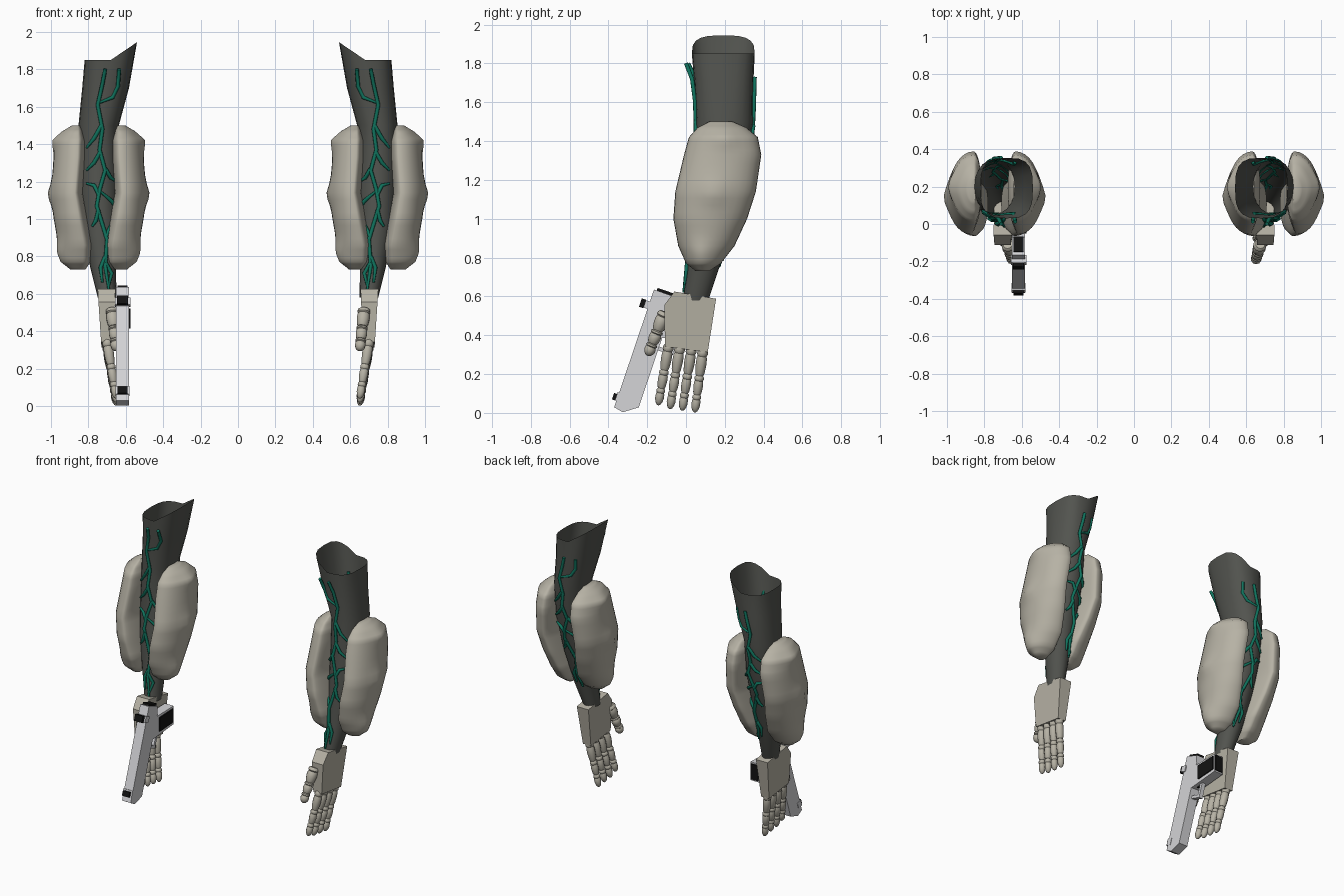
import bpy, bmesh, math
from mathutils import Vector

if "Cube" in bpy.data.objects:
    bpy.data.objects.remove(bpy.data.objects["Cube"])


def material(name, rgb):
    m = bpy.data.materials.new(name)
    m.diffuse_color = (*rgb, 1)
    m.use_nodes = True
    m.node_tree.nodes["Principled BSDF"].inputs["Base Color"].default_value = m.diffuse_color
    return m


BONE = material("bone", (0.47, 0.445, 0.375))
SLEEVE = material("dark_sleeve", (0.085, 0.088, 0.078))
VEIN = material("teal_vein", (0.005, 0.17, 0.11))
METAL = material("pale_metal", (0.66, 0.66, 0.68))
BLACK = material("black", (0.006, 0.006, 0.006))


def loft(bm, rings, caps=True):
    rows = [[bm.verts.new(p) for p in r] for r in rings]
    n = len(rows[0])
    for a, b in zip(rows, rows[1:]):
        for i in range(n):
            j = (i + 1) % n
            bm.faces.new((a[i], a[j], b[j], b[i]))
    if caps:
        bm.faces.new(rows[0])
        bm.faces.new(rows[-1])


def sweep(bm, path, radii, ref, sides=8):
    """Round tube through the path with one radius per point."""
    pts = [Vector(p) for p in path]
    rings = []
    for i, p in enumerate(pts):
        t = (pts[min(i + 1, len(pts) - 1)] - pts[max(i - 1, 0)]).normalized()
        u = t.cross(Vector(ref)).normalized()
        v = t.cross(u)
        rings.append([p + radii[i] * (u * math.cos(k * math.tau / sides) + v * math.sin(k * math.tau / sides))
                      for k in range(sides)])
    loft(bm, rings)


def finish(name, bm, mat, mirror=True, smooth=None):
    bmesh.ops.recalc_face_normals(bm, faces=bm.faces)
    me = bpy.data.meshes.new(name)
    bm.to_mesh(me)
    bm.free()
    me.materials.append(mat)
    ob = bpy.data.objects.new(name, me)
    bpy.context.collection.objects.link(ob)
    if smooth:
        bpy.ops.object.select_all(action='DESELECT')
        ob.select_set(True)
        bpy.context.view_layer.objects.active = ob
        bpy.ops.object.shade_smooth_by_angle(angle=math.radians(smooth))
    if mirror:
        ob.modifiers.new("other_arm", 'MIRROR').use_mirror_merge = False
    return ob


def table(rows, z):
    """Linear lookup in rows sorted by their first value."""
    z = min(max(z, rows[0][0]), rows[-1][0])
    for a, b in zip(rows, rows[1:]):
        if z <= b[0]:
            f = (z - a[0]) / (b[0] - a[0])
            return [p + (q - p) * f for p, q in zip(a[1:], b[1:])]


# Sleeve: z, centre x, centre y, half width, half depth, corner exponent
ARM = [(0.58, 0.700, 0.050, 0.050, 0.065, 1.0), (0.75, 0.722, 0.090, 0.070, 0.082, 1.0),
       (1.00, 0.740, 0.135, 0.100, 0.110, 1.0), (1.25, 0.745, 0.180, 0.112, 0.135, 1.0),
       (1.50, 0.745, 0.200, 0.108, 0.145, 0.95), (1.70, 0.708, 0.195, 0.125, 0.152, 0.8),
       (1.85, 0.680, 0.192, 0.140, 0.162, 0.65)]
bm = bmesh.new()
rings = []
for z, cx, cy, rx, ry, e in ARM:
    ring = []
    for k in range(20):
        c, s = math.cos(k * math.tau / 20), math.sin(k * math.tau / 20)
        x = math.copysign(abs(c) ** e, c)
        y = math.copysign(abs(s) ** e, s)
        rise = 0.095 * max(0, -x) if z > 1.8 else 0
        ring.append((cx + rx * x, cy + ry * y, z + rise))
    rings.append(ring)
loft(bm, rings, caps=False)
finish("sleeve", bm, SLEEVE, smooth=40)

# Side pads: z, front y, back y, outward reach, inner edge offset
PAD = [(0.73, 0.05, 0.12, 0.15, 0.07), (0.77, 0.0, 0.18, 0.195, 0.045), (0.86, -0.04, 0.25, 0.215, 0.035),
       (1.0, -0.065, 0.315, 0.24, 0.06), (1.14, -0.055, 0.36, 0.255, 0.085), (1.33, -0.01, 0.388, 0.24, 0.07),
       (1.42, 0.015, 0.37, 0.23, 0.07), (1.47, 0.06, 0.31, 0.185, 0.085), (1.5, 0.12, 0.24, 0.14, 0.1)]
KNOBS = [(0.20, 1.42), (0.14, 1.13), (0.07, 0.82)]
for name, side in (("outer_pad", 1), ("inner_pad", -1)):
    bm = bmesh.new()
    rings = []
    levels = [a[0] + (b[0] - a[0]) * k / 4 for a, b in zip(PAD, PAD[1:]) for k in range(4)] + [1.5]
    for z in levels:
        yf, yb, reach, gap = table(PAD, z)
        ring = []
        for k in range(32):
            t = k * math.tau / 32
            s = math.sin(t)
            y = (yf + yb) / 2 + (yb - yf) / 2 * math.cos(t)
            x = gap + (reach - gap) * (0.25 + (0.75 if s > 0 else 0.25) * s)
            if s > 0:
                x += sum(0.018 * math.exp(-((y - a) ** 2 + (z - b) ** 2) / 0.0035) for a, b in KNOBS)
            ring.append((0.745 + side * x, y, z))
        rings.append(ring)
    loft(bm, rings)
    finish(name, bm, BONE, smooth=45)

# Branching veins laid over the front and back of the sleeve, as x, z paths
VEINS = [
    [(0.71, 1.80), (0.725, 1.72), (0.75, 1.61), (0.725, 1.48), (0.74, 1.37), (0.71, 1.26), (0.74, 1.155),
     (0.755, 1.07), (0.70, 0.89), (0.71, 0.75), (0.69, 0.62)],
    [(0.635, 1.80), (0.642, 1.71), (0.67, 1.65), (0.745, 1.62)],
    [(0.73, 1.5), (0.77, 1.43), (0.81, 1.38)],
    [(0.735, 1.36), (0.77, 1.30), (0.81, 1.26)],
    [(0.71, 1.27), (0.68, 1.22), (0.65, 1.20)],
    [(0.745, 1.13), (0.77, 1.18), (0.81, 1.19)],
    [(0.65, 1.06), (0.68, 1.10), (0.74, 1.15)],
    [(0.745, 1.05), (0.76, 0.99), (0.78, 0.96)],
    [(0.705, 0.91), (0.68, 0.96), (0.66, 1.0)],
    [(0.71, 0.77), (0.675, 0.71), (0.695, 0.63)],
    [(0.71, 0.80), (0.735, 0.74), (0.725, 0.66)],
]
for name, side in (("front_veins", -1), ("back_veins", 1)):
    bm = bmesh.new()
    for vein in VEINS:
        path = []
        for x, z in vein:
            if side > 0:
                z = 0.75 + (z - 0.62) * 0.83
            cx, cy, rx, ry, _ = table(ARM, z)
            u = min(0.9, abs(x - cx) / rx)
            lift = 0.006 + (max(0, z - 1.7) * 0.3 if side < 0 else 0)
            path.append((x, cy + side * (ry * math.sqrt(1 - u * u) + lift), z))
        sweep(bm, path, [0.0105] * (len(path) - 1) + [0.006], (0, 1, 0))
    finish(name, bm, VEIN, smooth=60)

# Palm: chamfered slab narrowing downward
PALM = [(-0.06, 0.625), (0.155, 0.588), (0.112, 0.312), (-0.108, 0.342), (-0.112, 0.555)]
bm = bmesh.new()
loft(bm, [[(a + b * (z - 0.31), y, z) for y, z in PALM] for a, b in ((0.668, -0.04), (0.73, 0.065))])
finish("palm", bm, BONE)


def digit(bm, start, end, r):
    """Three segments with round knuckles between them and a rounded tip."""
    a, b = Vector(start), Vector(end)
    cuts = [0, 0.42, 0.72, 1.0]
    for f, g in zip(cuts, cuts[1:]):
        w = r * (1 - 0.25 * f)
        last = g == 1.0
        stops = [(0, 0.7), (0.08, 0.95), (0.2, 1.0), (0.27, 0.82), (0.36, 0.95), (0.6, 0.98)]
        stops += [(0.8, 0.8), (0.94, 0.5), (1, 0.2)] if last else [(0.9, 0.85), (1, 0.7)]
        sweep(bm, [a.lerp(b, f + (g - f) * t) for t, _ in stops], [w * k for _, k in stops], (1, 0, 0), 10)


bm = bmesh.new()
for y0, y1, z0, z1 in ((-0.088, -0.143, 0.355, 0.04), (-0.03, -0.083, 0.347, 0.02),
                       (0.03, -0.02, 0.34, 0.012), (0.088, 0.045, 0.33, 0.003)):
    digit(bm, (0.702, y0, z0), (0.65, y1, z1), 0.028)
finish("fingers", bm, BONE, smooth=40)
bm = bmesh.new()
digit(bm, (0.675, -0.108, 0.52), (0.65, -0.198, 0.295), 0.036)
finish("thumb", bm, BONE, smooth=40)

# Pistol held in one hand: l runs down the barrel, w runs towards the grip
GX = -0.617


def slab(name, yz, half, mat, cx=GX):
    bm = bmesh.new()
    loft(bm, [[(cx + s * half, y, z) for y, z in yz] for s in (-1, 1)])
    return finish(name, bm, mat, mirror=False)


def gun(name, lw, half, mat):
    slab(name, [(-0.165 - 0.32 * l + 0.947 * w, 0.635 - 0.947 * l - 0.32 * w) for l, w in lw], half, mat)


def rect(l0, l1, w0, w1):
    return [(l0, w0), (l1, w0), (l1, w1), (l0, w1)]


gun("pistol_body", [(0, 0), (0.64, 0), (0.65, 0.05), (0.60, 0.12), (0.05, 0.12), (0, 0.1)], 0.034, METAL)
gun("rear_plate", rect(-0.014, 0.012, 0.015, 0.1), 0.026, BLACK)
gun("rear_sight_base", rect(0.065, 0.105, -0.022, 0.02), 0.041, METAL)
gun("rear_sight", rect(0.063, 0.108, -0.045, -0.021), 0.03, BLACK)
gun("front_sight_band", rect(0.56, 0.605, -0.008, 0.03), 0.037, METAL)
gun("front_sight", rect(0.57, 0.605, -0.024, -0.007), 0.026, BLACK)
gun("guard_front", rect(0.27, 0.29, 0.11, 0.19), 0.014, METAL)
gun("guard_base", rect(0.15, 0.29, 0.18, 0.2), 0.014, METAL)
gun("trigger", rect(0.2, 0.215, 0.11, 0.165), 0.008, BLACK)

slab("grip", [(-0.12, 0.53), (0.11, 0.535), (0.11, 0.405), (-0.12, 0.385)], 0.034, METAL)
PANEL = [(-0.05, 0.515), (0.1, 0.52), (0.1, 0.425), (-0.05, 0.415)]
for side, label in ((-1, "left"), (1, "right")):
    slab("grip_panel_" + label, PANEL, 0.004, BLACK, GX + side * 0.037)
slab("grip_end_plate", [(0.109, 0.525), (0.117, 0.525), (0.117, 0.415), (0.109, 0.415)], 0.028, BLACK)
